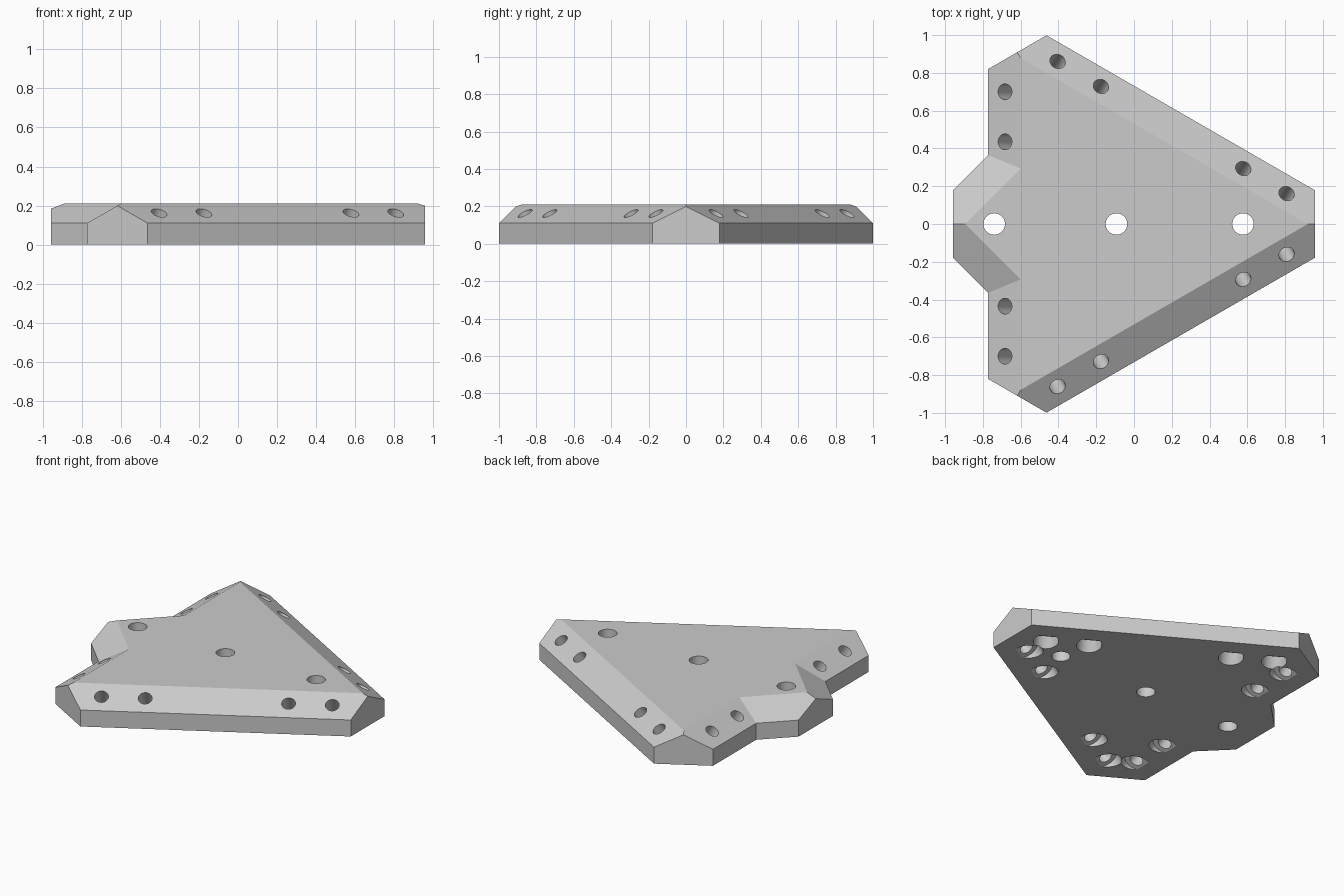
import bpy, bmesh, math
from mathutils import Vector, Matrix

if "Cube" in bpy.data.objects:
    bpy.data.objects.remove(bpy.data.objects["Cube"])

CENTRE = Vector((-0.093, 0, 0))   # centre of the threefold layout
TOP, RIM, SLOPE = 0.21, 0.11, math.radians(30)

grey = bpy.data.materials.new("plain grey")
grey.use_nodes = True
grey.diffuse_color = (0.6, 0.6, 0.6, 1)
grey.node_tree.nodes["Principled BSDF"].inputs["Base Color"].default_value = (0.6, 0.6, 0.6, 1)


def new_object(name, bm):
    bmesh.ops.recalc_face_normals(bm, faces=bm.faces)
    mesh = bpy.data.meshes.new(name)
    bm.to_mesh(mesh)
    bm.free()
    mesh.materials.append(grey)
    ob = bpy.data.objects.new(name, mesh)
    bpy.context.collection.objects.link(ob)
    return ob


def direction(degrees):
    a = math.radians(degrees)
    return Vector((math.cos(a), math.sin(a), 0))


def cut_slab(name, walls, chamfers):
    """Slab trimmed by upright walls and by sloped planes that start at the rim."""
    bm = bmesh.new()
    bmesh.ops.create_cube(bm, size=1, matrix=Matrix.Translation((0, 0, TOP / 2))
                          @ Matrix.Diagonal((6, 6, TOP, 1)))
    planes = [(CENTRE + direction(a) * d, direction(a)) for a, d in walls + chamfers]
    for a, d in chamfers:
        normal = direction(a) * math.sin(SLOPE) + Vector((0, 0, math.cos(SLOPE)))
        planes.append((CENTRE + direction(a) * d + Vector((0, 0, RIM)), normal))
    for co, no in planes:
        geom = bm.verts[:] + bm.edges[:] + bm.faces[:]
        cut = bmesh.ops.bisect_plane(bm, geom=geom, plane_co=co, plane_no=no, clear_outer=True)
        edges = [e for e in cut["geom_cut"] if isinstance(e, bmesh.types.BMEdge)]
        if edges:
            bmesh.ops.contextual_create(bm, geom=edges)
    return new_object(name, bm)


def cutter(name, profile, matrix, sides=32):
    """Round stepped cutter from (radius, height) pairs."""
    bm = bmesh.new()
    rings = [[bm.verts.new(matrix @ (direction(360 * i / sides) * r + Vector((0, 0, z))))
              for i in range(sides)] for r, z in profile]
    for low, high in zip(rings, rings[1:]):
        for i in range(sides):
            j = (i + 1) % sides
            bm.faces.new((low[i], low[j], high[j], high[i]))
    bm.faces.new(rings[0][::-1])
    bm.faces.new(rings[-1])
    ob = new_object(name, bm)
    ob.hide_render = True
    return ob


def combine(target, other, operation):
    mod = target.modifiers.new("combine", 'BOOLEAN')
    mod.operation, mod.solver, mod.object = operation, 'EXACT', other
    bpy.context.view_layer.objects.active = target
    bpy.ops.object.modifier_apply(modifier=mod.name)
    bpy.data.objects.remove(other)


# Triangular plate with clipped corners, plus the nose on its left edge
plate = cut_slab("corner_plate", [(a, 1.05) for a in (0, 120, 240)],
                 [(a, 0.68) for a in (60, 180, 300)])
nose = cut_slab("nose", [(180, 0.864), (0, -0.4)], [(135, 0.739), (225, 0.739)])
combine(plate, nose, 'UNION')

# Merge coplanar pieces
bm = bmesh.new()
bm.from_mesh(plate.data)
bmesh.ops.remove_doubles(bm, verts=bm.verts, dist=0.0005)
bmesh.ops.dissolve_limit(bm, angle_limit=0.01, verts=bm.verts, edges=bm.edges)
bm.to_mesh(plate.data)
bm.free()

# Upright through holes along the middle
for x in (-0.74, -0.093, 0.577):
    hole = cutter("through_hole", [(0.057, -0.2), (0.057, 0.5)], Matrix.Translation((x, 0, 0)))
    combine(plate, hole, 'DIFFERENCE')

# Counterbored screw holes square to each sloped edge
for a in (60, 180, 300):
    turn = Matrix.Rotation(math.radians(a), 4, 'Z')
    tilt = Matrix.Rotation(SLOPE, 4, 'Y')
    for t in (-0.7, -0.435, 0.435, 0.7):
        spot = Matrix.Translation((0.59, t, RIM + 0.09 * math.tan(SLOPE)))
        hole = cutter("screw_hole", [(0.076, -0.4), (0.076, -0.155), (0.042, -0.155), (0.042, 0.2)],
                      Matrix.Translation(CENTRE) @ turn @ spot @ tilt)
        combine(plate, hole, 'DIFFERENCE')

# Smooth hole walls, crisp edges elsewhere
bpy.ops.object.select_all(action='DESELECT')
plate.select_set(True)
bpy.context.view_layer.objects.active = plate
bpy.ops.object.shade_smooth_by_angle(angle=math.radians(20))
